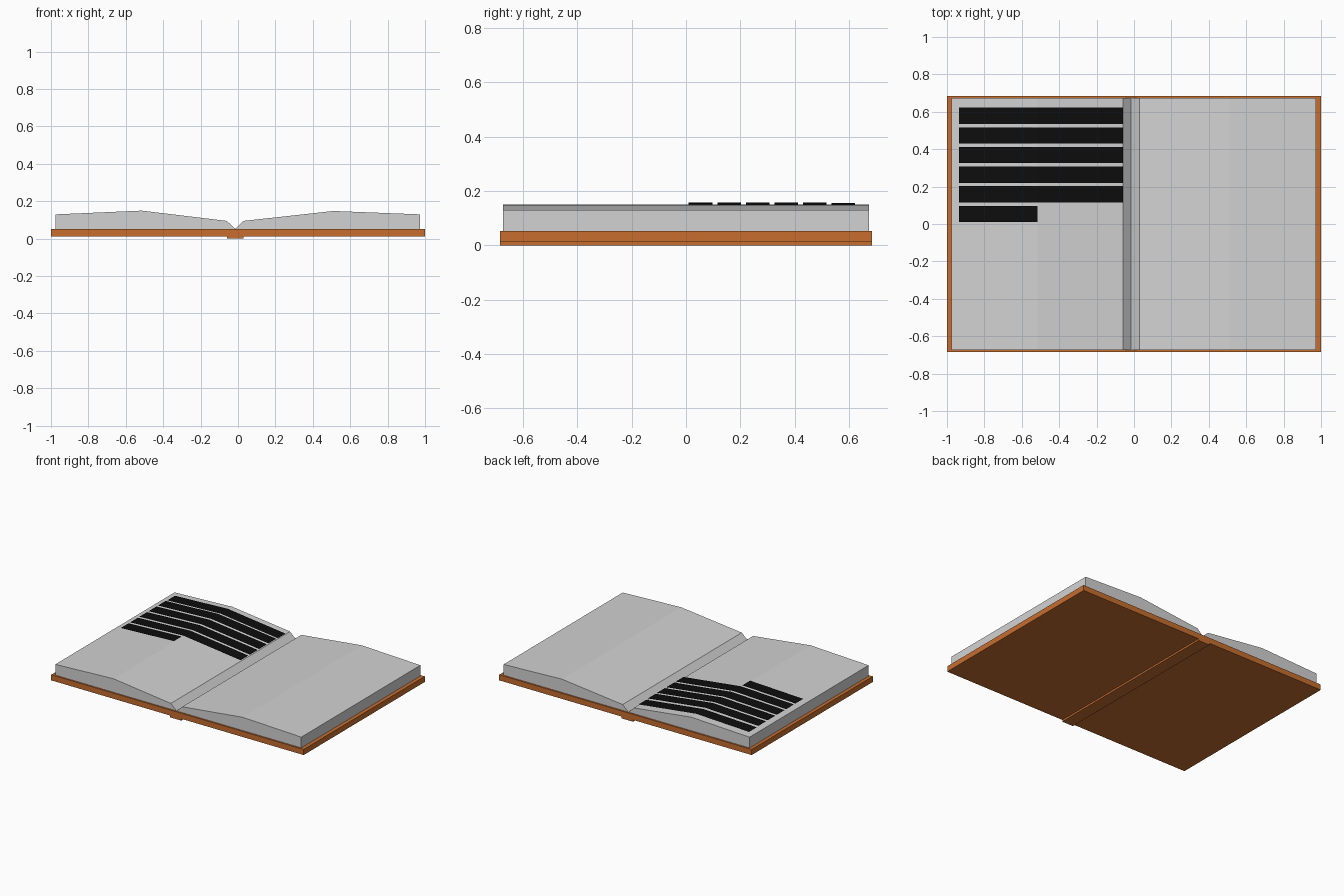
import bpy

if "Cube" in bpy.data.objects:
    bpy.data.objects.remove(bpy.data.objects["Cube"])

# One material per flat colour
def material(name, rgb):
    m = bpy.data.materials.new(name)
    m.diffuse_color = (*rgb, 1)
    m.use_nodes = True
    m.node_tree.nodes["Principled BSDF"].inputs["Base Color"].default_value = m.diffuse_color
    return m

LEATHER = material("orange brown cover", (0.57, 0.155, 0.028))
PAPER = material("light grey paper", (0.65, 0.65, 0.65))
INK = material("black ink", (0.004, 0.004, 0.004))

def mesh_object(name, verts, faces, mat):
    me = bpy.data.meshes.new(name)
    me.from_pydata(verts, [], faces)
    me.materials.append(mat)
    ob = bpy.data.objects.new(name, me)
    bpy.context.collection.objects.link(ob)
    return ob

def extrude_y(name, profile, half, mat):
    """Solid from an x,z profile (counter-clockwise seen from the front)."""
    n = len(profile)
    verts = [(x, -half, z) for x, z in profile] + [(x, half, z) for x, z in profile]
    faces = [tuple(range(n)), tuple(range(2 * n - 1, n - 1, -1))]
    faces += [(i, i + n, (i + 1) % n + n, (i + 1) % n) for i in range(n)]
    return mesh_object(name, verts, faces, mat)

def slab(name, x0, x1, z0, z1, half, mat):
    return extrude_y(name, [(x0, z0), (x1, z0), (x1, z1), (x0, z1)], half, mat)

# Cover board and the spine strip it rests on
slab("cover", -1, 1, 0.013, 0.053, 0.685, LEATHER)
slab("spine", -0.06, 0.03, 0, 0.013, 0.685, LEATHER)

# Page blocks: bulging tops falling into the gutter
GUTTER = (-0.015, 0.053)
extrude_y("left_pages", [(-0.975, 0.053), GUTTER, (-0.06, 0.095),
                         (-0.515, 0.150), (-0.975, 0.130)], 0.674, PAPER)
extrude_y("right_pages", [GUTTER, (0.973, 0.053), (0.973, 0.130),
                          (0.51, 0.148), (0.03, 0.095)], 0.674, PAPER)

# Printed lines: thin sheets just above the left page, the last one short
for i in range(6):
    y1 = 0.622 - 0.105 * i
    y0 = y1 - 0.087
    lift = 0.005 if i == 0 else 0.008
    path = [(-0.935, 0.132), (-0.515, 0.150), (-0.06, 0.095)]
    if i == 5:
        path = path[:2]
    verts = [(x, y, z + lift) for x, z in path for y in (y0, y1)]
    faces = [(2 * k, 2 * k + 2, 2 * k + 3, 2 * k + 1) for k in range(len(path) - 1)]
    mesh_object(f"printed_line_{i + 1}", verts, faces, INK)
